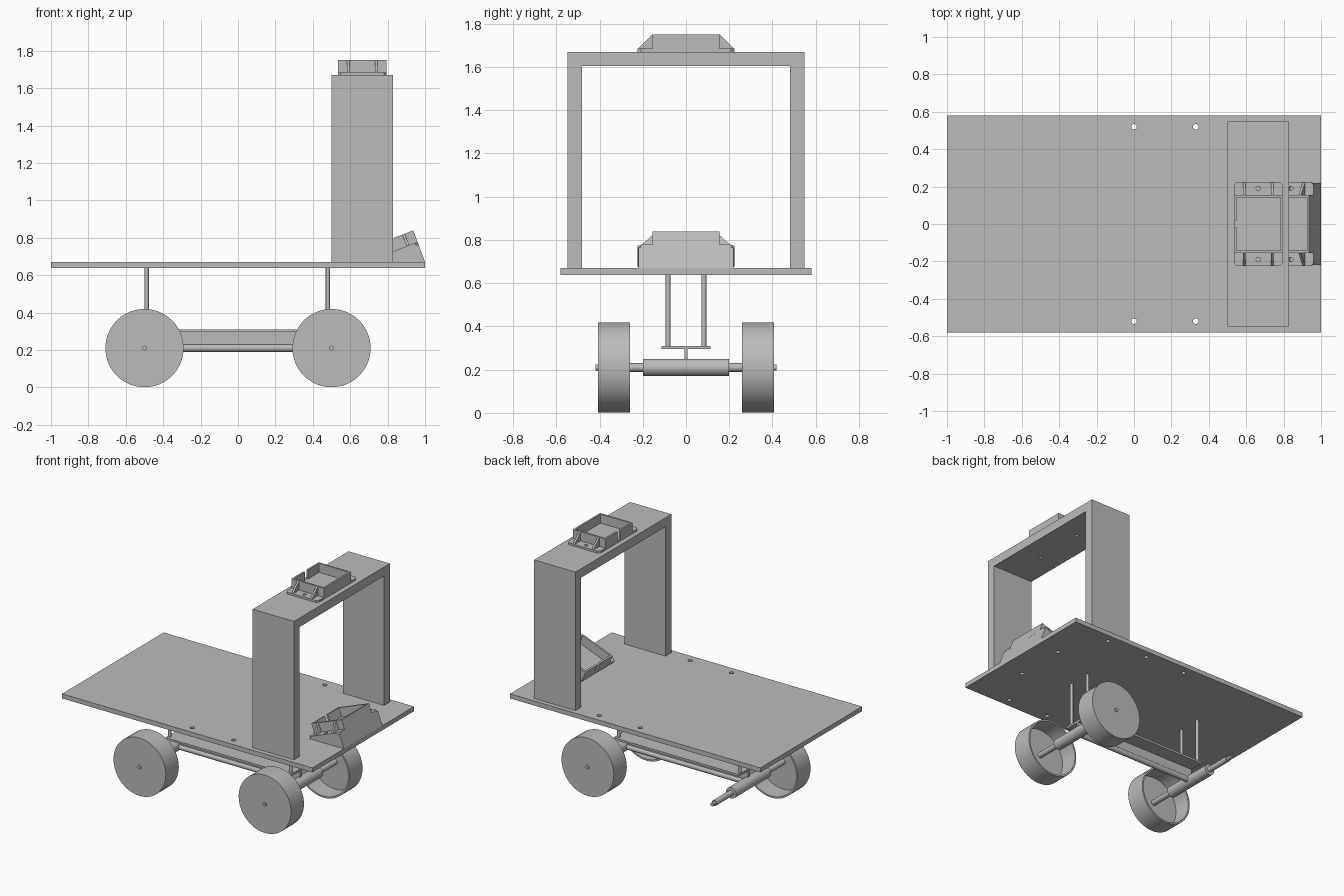
import bpy, bmesh, math
from mathutils import Matrix, Vector

cube = bpy.data.objects.get("Cube")
if cube:
    bpy.data.objects.remove(cube, do_unlink=True)

grey = bpy.data.materials.new("plain_grey")
grey.use_nodes = True
tone = (0.5, 0.5, 0.5, 1)
grey.diffuse_color = tone
grey.node_tree.nodes["Principled BSDF"].inputs["Base Color"].default_value = tone


def extrude(bm, outline, vec):
    """Solid prism from a flat outline of 3D points."""
    face = bm.faces.new([bm.verts.new(p) for p in outline])
    low = bmesh.ops.extrude_face_region(bm, geom=[face], use_keep_orig=True)
    verts = [g for g in low["geom"] if isinstance(g, bmesh.types.BMVert)]
    bmesh.ops.translate(bm, verts=verts, vec=Vector(vec))


def box(bm, x0, x1, y0, y1, z0, z1):
    extrude(bm, [(x0, y0, z0), (x1, y0, z0), (x1, y1, z0), (x0, y1, z0)], (0, 0, z1 - z0))


def lathe(bm, profile, steps=64):
    """Spin (radius, y) points about the y axis."""
    verts = [bm.verts.new((r, y, 0)) for r, y in profile]
    edges = [bm.edges.new(pair) for pair in zip(verts, verts[1:])]
    bmesh.ops.spin(bm, geom=verts + edges, cent=(0, 0, 0), axis=(0, 1, 0),
                   angle=math.tau, steps=steps)
    bmesh.ops.remove_doubles(bm, verts=bm.verts[:], dist=0.0001)


def finish(name, bm, matrix=Matrix(), smooth=False):
    bmesh.ops.recalc_face_normals(bm, faces=bm.faces[:])
    mesh = bpy.data.meshes.new(name)
    bm.to_mesh(mesh)
    bm.free()
    mesh.materials.append(grey)
    obj = bpy.data.objects.new(name, mesh)
    bpy.context.collection.objects.link(obj)
    obj.matrix_world = matrix
    if smooth:
        bpy.ops.object.select_all(action='DESELECT')
        obj.select_set(True)
        bpy.context.view_layer.objects.active = obj
        bpy.ops.object.shade_smooth_by_angle(angle=math.radians(35))
    return obj


def drill(obj, spots, radius, z0, z1):
    """Cut vertical round holes at the given (x, y) spots."""
    bm = bmesh.new()
    for x, y in spots:
        place = Matrix.Translation((x, y, (z0 + z1) / 2))
        bmesh.ops.create_cone(bm, cap_ends=True, segments=20, radius1=radius,
                              radius2=radius, depth=z1 - z0, matrix=place)
    cutter = finish("hole_cutter", bm)
    mod = obj.modifiers.new("holes", 'BOOLEAN')
    mod.operation, mod.object, mod.solver = 'DIFFERENCE', cutter, 'EXACT'
    bpy.context.view_layer.objects.active = obj
    bpy.ops.object.modifier_apply(modifier=mod.name)
    bpy.data.objects.remove(cutter, do_unlink=True)


# Deck board with screw holes
bm = bmesh.new()
box(bm, -1, 1, -0.58, 0.58, 0.637, 0.67)
deck = finish("deck_board", bm)
sides = (-1, 1)
spots = [(x, s * 0.52) for x in (0, 0.33, 0.665) for s in sides]
drill(deck, spots + [(0.83, s * 0.19) for s in sides], 0.015, 0.6, 0.7)

# Arch standing across the deck
bm = bmesh.new()
w, t, top = 0.547, 0.482, 1.67
extrude(bm, [(0.5, y, z) for y, z in ((-w, 0.67), (-w, top), (w, top), (w, 0.67),
                                      (t, 0.67), (t, 1.605), (-t, 1.605), (-t, 0.67))],
        (0.33, 0, 0))
arch = finish("arch", bm)
drill(arch, [(0.665, s * 0.19) for s in sides], 0.012, 1.58, 1.7)


# Open tray with a notched wall, ribs and screw tabs
def tray(prefix, matrix):
    hx, hy, h, wall = 0.13, 0.155, 0.08, 0.013
    bm = bmesh.new()
    box(bm, -hx, hx, -hy, hy, 0, 0.015)
    box(bm, hx - wall, hx, -hy, hy, 0, h)
    for s in sides:
        a, b = sorted((s * hy, s * (hy - wall)))
        box(bm, -hx, hx, a, b, 0, h)
        a, b = sorted((s * hy, s * 0.016))
        box(bm, -hx, -hx + wall, a, b, 0, h)
        for x in (-0.082, 0.068):
            extrude(bm, [(x, s * hy, 0.01), (x, s * 0.222, 0.01),
                         (x, s * 0.222, 0.015), (x, s * hy, h)], (0.014, 0, 0))
    finish(prefix + "_tray", bm, matrix)
    bm = bmesh.new()
    for s in sides:
        extrude(bm, [(x, s * y, 0) for x, y in ((-hx, hy), (-hx, 0.207), (-0.115, 0.225),
                                                (0.115, 0.225), (hx, 0.207), (hx, hy))],
                (0, 0, 0.014))
    tabs = finish(prefix + "_tabs", bm)
    drill(tabs, [(0, s * 0.19) for s in sides], 0.012, -0.1, 0.1)
    tabs.matrix_world = matrix


tray("upper", Matrix.Translation((0.665, 0, top)))
tilt = Matrix.Rotation(math.radians(-21), 4, 'Y')
tray("lower", Matrix.Translation((0.844, 0, 0.718)) @ tilt)

# Wedge under the tilted tray
bm = bmesh.new()
extrude(bm, [(0.72, -0.22, 0.67), (0.965, -0.22, 0.765), (1, -0.22, 0.67)], (0, 0.44, 0))
finish("wedge", bm)

# Posts carrying the deck
bm = bmesh.new()
for x in (-0.488, 0.48):
    for s in sides:
        bmesh.ops.create_cone(bm, cap_ends=True, segments=24, radius1=0.011, radius2=0.011,
                              depth=0.34, matrix=Matrix.Translation((x, s * 0.083, 0.47)))
finish("posts", bm, smooth=True)

# Chassis beam: plate, web and long rod
bm = bmesh.new()
box(bm, -0.5, 0.5, -0.113, 0.113, 0.295, 0.31)
box(bm, -0.5, 0.5, -0.008, 0.008, 0.21, 0.297)
finish("chassis_beam", bm)
axle_z = 0.21
bm = bmesh.new()
lathe(bm, [(0, -0.5), (0.02, -0.5), (0.02, 0.5), (0, 0.5)], 32)
finish("long_rod", bm, Matrix.Translation((0, 0, axle_z)) @ Matrix.Rotation(math.pi / 2, 4, 'Z'), True)

# Stepped axles
half = [(0.04, 0.2), (0.02, 0.2), (0.02, 0.39), (0.013, 0.39), (0.013, 0.418), (0, 0.418)]
for x, name in ((-0.5, "right_axle"), (0.5, "left_axle")):
    bm = bmesh.new()
    lathe(bm, [(r, -y) for r, y in reversed(half)] + half, 32)
    finish(name, bm, Matrix.Translation((x, 0, axle_z)), True)

# Hollow wheels, open on the inner side; one corner has none
rim = [(0, 0.408), (0.209, 0.408), (0.209, 0.26), (0.197, 0.26), (0.197, 0.39), (0, 0.39)]
for x, s, name in ((-0.5, -1, "front_right_wheel"), (0.5, -1, "front_left_wheel"),
                   (0.5, 1, "back_left_wheel")):
    bm = bmesh.new()
    lathe(bm, [(r, s * y) for r, y in rim])
    finish(name, bm, Matrix.Translation((x, 0, axle_z)), True)
